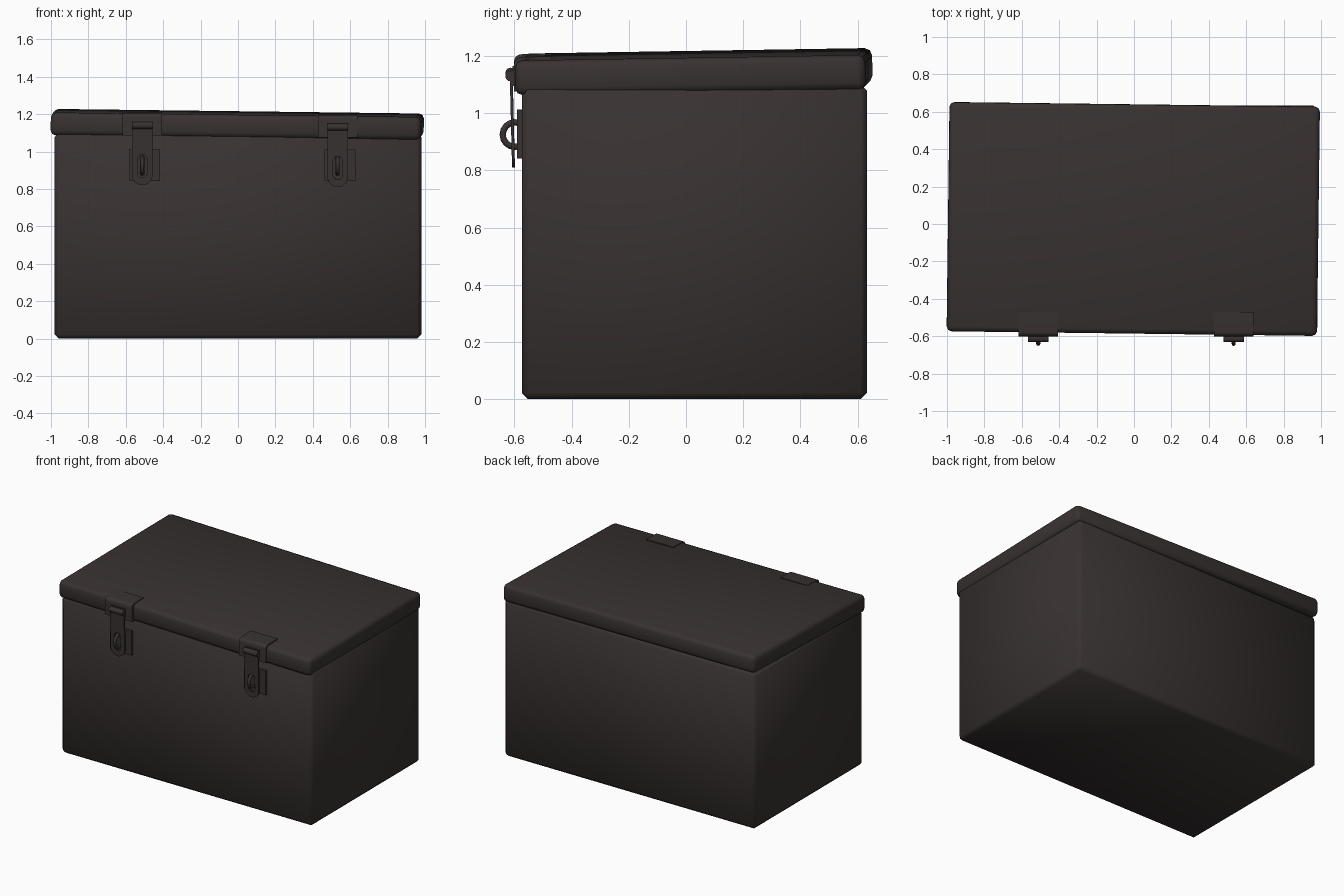
import bpy, bmesh, math
from mathutils import Matrix, Vector, Euler

if "Cube" in bpy.data.objects:
    bpy.data.objects.remove(bpy.data.objects["Cube"])

mat = bpy.data.materials.new("dark brown metal")
mat.diffuse_color = (0.040, 0.031, 0.031, 1)
mat.use_nodes = True
mat.node_tree.nodes["Principled BSDF"].inputs["Base Color"].default_value = mat.diffuse_color


def finish(name, bm, angle=50):
    bmesh.ops.recalc_face_normals(bm, faces=bm.faces)
    me = bpy.data.meshes.new(name)
    bm.to_mesh(me)
    bm.free()
    ob = bpy.data.objects.new(name, me)
    bpy.context.collection.objects.link(ob)
    me.materials.append(mat)
    bpy.ops.object.select_all(action='DESELECT')
    ob.select_set(True)
    bpy.context.view_layer.objects.active = ob
    bpy.ops.object.shade_smooth_by_angle(angle=math.radians(angle))
    return ob


def box(name, size, matrix, bevel=0.0, seg=1):
    bm = bmesh.new()
    bmesh.ops.create_cube(bm, size=1)
    bmesh.ops.scale(bm, vec=size, verts=bm.verts)
    if bevel:
        bmesh.ops.bevel(bm, geom=bm.edges[:], offset=bevel, segments=seg,
                        profile=0.5, affect='EDGES')
    bm.transform(matrix)
    return finish(name, bm)


def prism(name, profile, x0, x1):
    """Extrude a closed (y, z) profile along x."""
    bm = bmesh.new()
    f = bm.faces.new([bm.verts.new((x0, y, z)) for y, z in profile])
    r = bmesh.ops.extrude_face_region(bm, geom=[f])
    bmesh.ops.translate(bm, vec=(x1 - x0, 0, 0),
                        verts=[v for v in r["geom"] if isinstance(v, bmesh.types.BMVert)])
    return finish(name, bm, 35)


def arc(cx, cy, r, a0, a1, n):
    return [(cx + r * math.cos(math.radians(a0 + (a1 - a0) * i / n)),
             cy + r * math.sin(math.radians(a0 + (a1 - a0) * i / n))) for i in range(n + 1)]


def plate(name, loops, thickness, matrix):
    """Flat plate with holes: outlines in (x, z), thickness along y."""
    cu = bpy.data.curves.new(name, 'CURVE')
    cu.dimensions = '2D'
    cu.fill_mode = 'BOTH'
    cu.extrude = thickness / 2
    for pts in loops:
        sp = cu.splines.new('POLY')
        sp.points.add(len(pts) - 1)
        for p, c in zip(sp.points, pts):
            p.co = (c[0], c[1], 0, 1)
        sp.use_cyclic_u = True
    tmp = bpy.data.objects.new(name + "_outline", cu)
    bpy.context.collection.objects.link(tmp)
    me = tmp.evaluated_get(bpy.context.evaluated_depsgraph_get()).to_mesh()
    bm = bmesh.new()
    bm.from_mesh(me)
    bpy.data.objects.remove(tmp)
    bmesh.ops.remove_doubles(bm, verts=bm.verts, dist=1e-5)
    bm.transform(matrix @ Matrix.Rotation(math.pi / 2, 4, 'X'))
    return finish(name, bm, 35)


# Body of the case
box("case_body", (1.96, 1.207, 1.10), Matrix.Translation((0, 0.0295, 0.55)), 0.022)

# Lid, sitting slightly crooked
tilt = Euler((0.016, 0.0125, -0.0125)).to_matrix().to_4x4()
box("lid", (1.98, 1.225, 0.122), Matrix.Translation((-0.004, 0.027, 1.145)) @ tilt, 0.026, 2)

# Two hasp latches
for side, cx in (("left", -0.512), ("right", 0.533)):
    dz = 0.005 if side == "left" else -0.005
    # bent plate over the lid edge
    outer = [(-0.601, 1.08 + dz)] + arc(-0.576, 1.176 + dz, 0.025, 180, 90, 5) + [(-0.47, 1.204 + dz)]
    inner = [(-0.47, 1.180 + dz), (-0.56, 1.180 + dz), (-0.56, 1.08 + dz)]
    prism(side + "_lid_plate", outer + inner, cx - 0.105, cx + 0.105)
    # hinge barrel and leaf
    prism(side + "_hinge_barrel", arc(-0.613, 1.135 + dz, 0.019, 0, 330, 11), cx - 0.055, cx + 0.055)
    prism(side + "_hinge_leaf", [(-0.607, 1.10 + dz), (-0.607, 1.16 + dz), (-0.595, 1.16 + dz),
                                 (-0.595, 1.10 + dz)], cx - 0.055, cx + 0.055)
    # hanging strap with rounded end and slot
    strap = [(-0.055, 0.0), (0.055, 0.0)][::-1] + arc(0, -0.255, 0.055, 180, 360, 12)
    slot = arc(0, -0.17, 0.025, 0, 180, 8) + arc(0, -0.245, 0.025, 180, 360, 8)
    plate(side + "_strap", [strap, slot], 0.010,
          Matrix.Translation((cx, -0.611, 1.125 + dz)) @ Matrix.Rotation(0.025, 4, 'X'))
    # staple plate on the body
    box(side + "_staple_plate", (0.165, 0.022, 0.17),
        Matrix.Translation((cx + 0.012, -0.580, 0.927)))
    # staple loop through the slot
    bm = bmesh.new()
    rings = []
    n, k = 16, 8
    for i in range(n):
        a = 2 * math.pi * i / n
        d = Vector((0, math.cos(a), math.sin(a)))
        c = Vector((cx, -0.598, 0.925)) + d * 0.043
        rings.append([bm.verts.new(c + d * 0.011 * math.cos(2 * math.pi * j / k)
                                   + Vector((0.011 * math.sin(2 * math.pi * j / k), 0, 0)))
                      for j in range(k)])
    for i in range(n):
        for j in range(k):
            p, q = rings[i], rings[(i + 1) % n]
            bm.faces.new((p[j], p[(j + 1) % k], q[(j + 1) % k], q[j]))
    finish(side + "_staple_loop", bm, 60)
